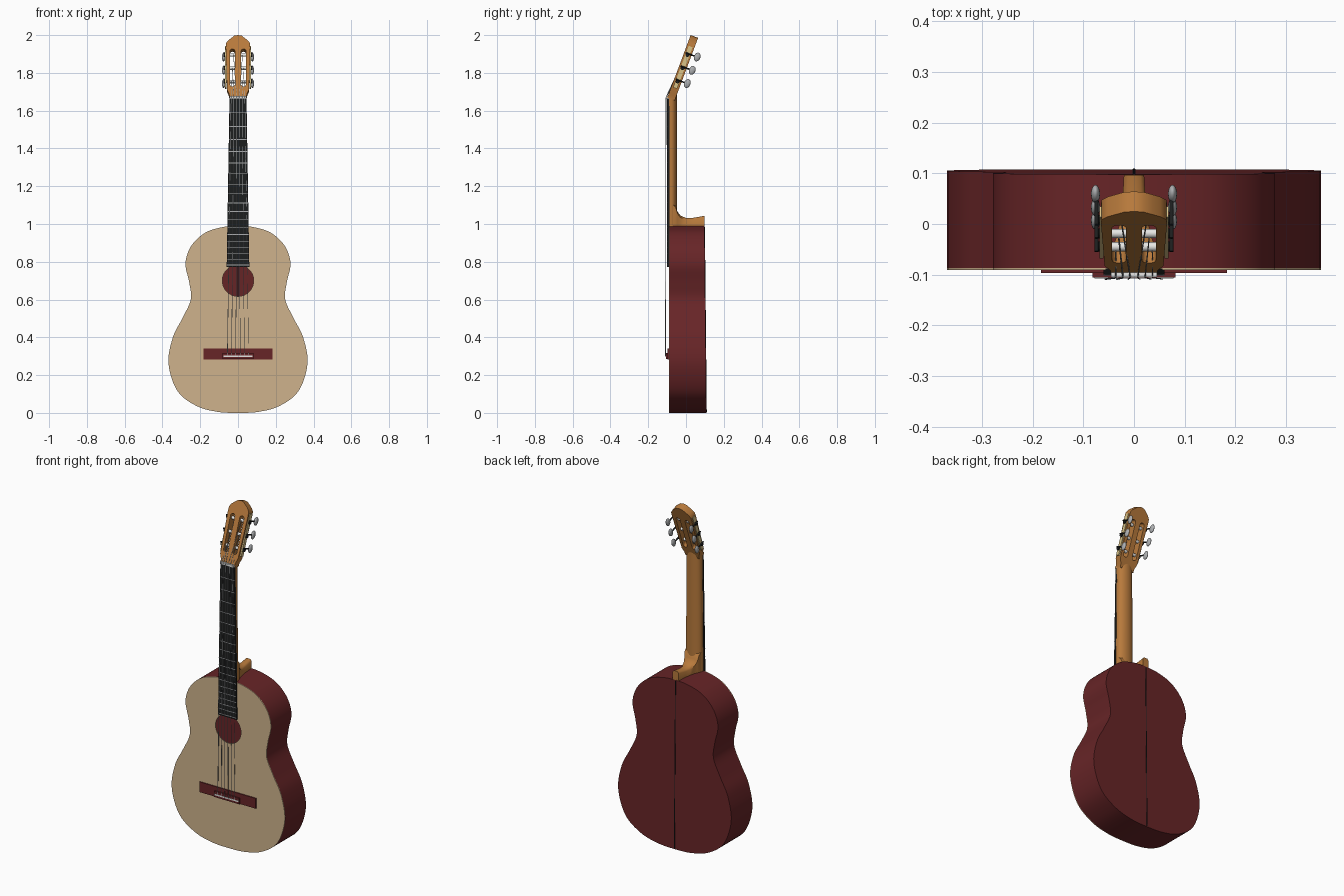
import bpy, bmesh, math
from mathutils import Vector, Matrix

if "Cube" in bpy.data.objects:
    bpy.data.objects.remove(bpy.data.objects["Cube"])


def material(name, r, g, b):
    m = bpy.data.materials.new(name)
    m.diffuse_color = (r, g, b, 1)
    m.use_nodes = True
    m.node_tree.nodes["Principled BSDF"].inputs["Base Color"].default_value = m.diffuse_color
    return m


TAN = material("spruce tan", 0.62, 0.45, 0.265)
RED = material("dark red wood", 0.135, 0.018, 0.02)
ORANGE = material("orange neck wood", 0.48, 0.195, 0.045)
BLACK = material("black", 0.012, 0.013, 0.013)
WHITE = material("white", 0.8, 0.8, 0.78)
SILVER = material("silver", 0.42, 0.43, 0.44)
CREAM = material("pale brass", 0.7, 0.55, 0.25)


def finish(name, bm, mat, matrix=None, angle=35):
    bmesh.ops.recalc_face_normals(bm, faces=bm.faces)
    if matrix:
        bm.transform(matrix)
    me = bpy.data.meshes.new(name)
    bm.to_mesh(me)
    bm.free()
    me.materials.append(mat)
    for p in me.polygons:
        p.use_smooth = True
    me.set_sharp_from_angle(angle=math.radians(angle))
    ob = bpy.data.objects.new(name, me)
    bpy.context.collection.objects.link(ob)
    return ob


def box(name, mat, x, y, z, matrix=None):
    bm = bmesh.new()
    bmesh.ops.create_cube(bm, size=1)
    for v in bm.verts:
        v.co = [a[0] + (a[1] - a[0]) * (c + 0.5) for a, c in zip((x, y, z), v.co)]
    return finish(name, bm, mat, matrix)


def rod(name, mat, a, b, r, matrix=None, sides=12):
    a, b = Vector(a), Vector(b)
    bm = bmesh.new()
    rot = Vector((0, 0, 1)).rotation_difference(b - a).to_matrix().to_4x4()
    bmesh.ops.create_cone(bm, cap_ends=True, segments=sides, radius1=r, radius2=r,
                          depth=(b - a).length, matrix=Matrix.Translation((a + b) / 2) @ rot)
    return finish(name, bm, mat, matrix)


def plate(name, mat, loops, y, thick, matrix=None):
    """Flat sheet facing -y; the first loop is the outline, the others are holes."""
    bm = bmesh.new()
    edges = []
    for loop in loops:
        vs = [bm.verts.new((x, y, z)) for x, z in loop]
        edges += [bm.edges.new((vs[i - 1], vs[i])) for i in range(len(vs))]
    bmesh.ops.triangle_fill(bm, use_beauty=True, edges=edges, normal=(0, -1, 0))
    ext = bmesh.ops.extrude_face_region(bm, geom=bm.faces[:], use_keep_orig=True)
    for v in ext["geom"]:
        if isinstance(v, bmesh.types.BMVert):
            v.co.y += thick
    return finish(name, bm, mat, matrix)


def loft(name, mat, rings):
    bm = bmesh.new()
    vs = [[bm.verts.new(p) for p in ring] for ring in rings]
    for a, b in zip(vs, vs[1:]):
        for i in range(len(a)):
            bm.faces.new((a[i - 1], a[i], b[i], b[i - 1]))
    bm.faces.new(vs[0])
    bm.faces.new(vs[-1])
    return finish(name, bm, mat, angle=50)


def smooth_path(pts, n):
    """Catmull-Rom through the points."""
    p = [Vector(q) for q in pts]
    p = [Vector((-p[1].x, p[1].y))] + p + [Vector((-p[-2].x, p[-2].y))]
    out = []
    for i in range(1, len(p) - 2):
        a, b, c, d = p[i - 1:i + 3]
        for k in range(n):
            t = k / n
            out.append(0.5 * (2 * b + (c - a) * t + (2 * a - 5 * b + 4 * c - d) * t * t
                              + (3 * b - a - 3 * c + d) * t ** 3))
    return out + [p[-2]]


def mirrored(half):
    return [tuple(q) for q in half] + [(-q[0], q[1]) for q in half[-2:0:-1]]


# Body: sides and back as a hollow shell, sound board with a round hole
outline = mirrored(smooth_path([(0, 0), (0.11, 0.006), (0.22, 0.037), (0.32, 0.115), (0.368, 0.26),
                                (0.345, 0.4), (0.295, 0.5), (0.25, 0.6), (0.258, 0.69), (0.278, 0.79),
                                (0.25, 0.88), (0.18, 0.95), (0.09, 0.982), (0, 0.99)], 6))


def back_y(z):
    return 0.108 - 0.01 * z


bm = bmesh.new()
front = [bm.verts.new((x, -0.087, z)) for x, z in outline]
back = [bm.verts.new((x, back_y(z), z)) for x, z in outline]
for i in range(len(front)):
    bm.faces.new((front[i - 1], front[i], back[i], back[i - 1]))
bm.faces.new(back)
finish("body_sides_and_back", bm, RED)
hole = [(0.083 * math.cos(t * math.tau / 40), 0.7 + 0.083 * math.sin(t * math.tau / 40)) for t in range(40)]
plate("sound_board", TAN, [outline, hole], -0.091, 0.004)
rod("back_seam", BLACK, (0, back_y(0) - 0.001, 0.004), (0, back_y(0.985) - 0.001, 0.985), 0.003, sides=8)

# Bridge with tie block and saddle
box("bridge", RED, (-0.183, 0.183), (-0.097, -0.09), (0.282, 0.342))
box("bridge_block", RED, (-0.082, 0.082), (-0.106, -0.09), (0.284, 0.318))
box("saddle", WHITE, (-0.078, 0.078), (-0.108, -0.09), (0.296, 0.304))

# Neck: D-shaped loft
NUT, SADDLE = 1.665, 0.30
rings = []
for z, w in ((0.98, 0.052), (1.3, 0.049), (1.69, 0.045)):
    arc = [(w * math.cos(math.pi * k / 12), -0.078 + 0.03 * math.sin(math.pi * k / 12), z) for k in range(13)]
    rings.append([(w, -0.09, z)] + arc + [(-w, -0.09, z)])
loft("neck", ORANGE, rings)

# Heel: narrows toward the back of the body
loft("neck_heel", ORANGE, [[(-w, y, 0.978), (w, y, 0.978), (w, y, top - 0.01), (w * 0.6, y, top),
                            (-w * 0.6, y, top), (-w, y, top - 0.01)]
                           for y, w, top in ((-0.08, 0.05, 1.12), (-0.055, 0.047, 1.1), (-0.045, 0.042, 1.065),
                                             (-0.03, 0.036, 1.045), (0, 0.029, 1.032), (0.04, 0.023, 1.033),
                                             (0.097, 0.02, 1.043))])

# Fretboard, nut and frets
plate("fretboard", BLACK, [[(-0.06, 0.772), (0.06, 0.772), (0.045, NUT), (-0.045, NUT)]], -0.1, 0.012)
box("nut", WHITE, (-0.045, 0.045), (-0.105, -0.088), (NUT, NUT + 0.013))
for n in range(1, 19):
    z = SADDLE + (NUT - SADDLE) * 2 ** (-n / 12)
    w = 0.045 + 0.015 * (NUT - z) / (NUT - 0.772)
    box(f"fret_{n}", SILVER, (-w, w), (-0.1015, -0.099), (z - 0.0018, z + 0.0018))

# Headstock: tilted slotted plate; local z runs up its face, local y is depth
HEAD = Matrix.Translation((0, -0.095, 1.68)) @ Matrix.Rotation(math.radians(-20.5), 4, 'X')
head = mirrored([(0, -0.012), (0.045, -0.012), (0.047, 0.01), (0.058, 0.035), (0.065, 0.27), (0.064, 0.295),
                 (0.052, 0.312), (0.036, 0.325), (0.02, 0.338), (0, 0.342)])
slots = []
for s in (-1, 1):
    slots.append([(s * (0.0295 + 0.0135 * math.cos(a)), v + 0.0135 * math.sin(a))
                  for v, a0 in ((0.25, 0), (0.065, math.pi))
                  for a in [a0 + math.pi * k / 8 for k in range(9)]])
plate("headstock", ORANGE, [head] + slots, 0, 0.042, HEAD)

# Tuning machines, three on each side
for s, side in ((-1, "left"), (1, "right")):
    box(f"tuner_plate_{side}", CREAM, sorted((s * 0.06, s * 0.068)), (0.01, 0.032), (0.05, 0.285), HEAD)
    for i, v in enumerate((0.087, 0.162, 0.237)):
        tag = f"{side}_{i + 1}"
        rod(f"roller_{tag}", WHITE, (s * 0.012, 0.021, v), (s * 0.047, 0.021, v), 0.009, HEAD, 16)
        rod(f"gear_{tag}", BLACK, (s * 0.066, 0.021, v), (s * 0.076, 0.021, v), 0.01, HEAD)
        rod(f"tuner_shaft_{tag}", BLACK, (s * 0.074, 0.008, v + 0.008), (s * 0.074, 0.062, v + 0.008), 0.004, HEAD)
        bm = bmesh.new()
        bmesh.ops.create_uvsphere(bm, u_segments=16, v_segments=10, radius=1)
        bm.transform(Matrix.Translation((s * 0.076, 0.073, v + 0.008)) @ Matrix.Diagonal((0.009, 0.017, 0.024, 1)))
        finish(f"tuner_button_{tag}", bm, SILVER, HEAD, 80)

# Strings: saddle to nut, then down to the rollers
for i in range(6):
    k = i - 2.5
    top = Vector((k * 0.0145, -0.106, NUT + 0.006))
    r = 0.0019 - 0.00015 * i
    rod(f"string_{i + 1}", SILVER, (k * 0.0225, -0.1085, SADDLE), top, r, sides=6)
    s = -1 if i < 3 else 1
    j = i if i < 3 else 5 - i
    end = HEAD @ Vector((s * (0.036 - 0.006 * j), 0.012, (0.087, 0.162, 0.237)[j]))
    rod(f"string_end_{i + 1}", SILVER, top, end, r, sides=6)
